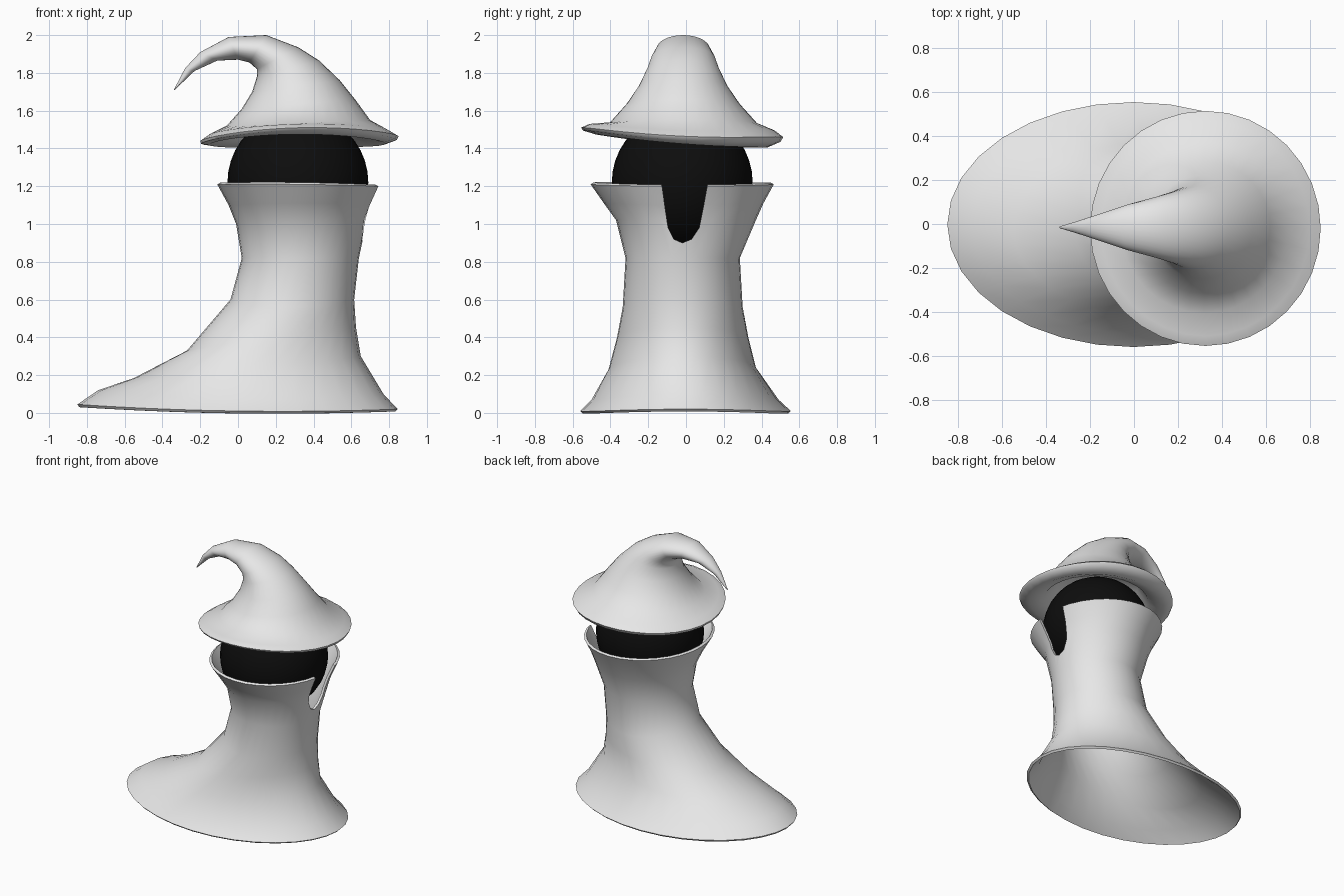
import bpy, bmesh
from math import cos, sin, pi, radians

cube = bpy.data.objects.get("Cube")
if cube:
    bpy.data.objects.remove(cube)


def material(name, rgb, rough):
    m = bpy.data.materials.new(name)
    m.use_nodes = True
    m.diffuse_color = (*rgb, 1)
    bsdf = m.node_tree.nodes["Principled BSDF"]
    bsdf.inputs["Base Color"].default_value = (*rgb, 1)
    bsdf.inputs["Roughness"].default_value = rough
    return m


CLOTH = material("pale grey cloth", (0.8, 0.8, 0.8), 0.8)
SHADOW = material("black", (0.004, 0.004, 0.004), 0.8)


def finish(bm, name, mat):
    bmesh.ops.recalc_face_normals(bm, faces=bm.faces)
    mesh = bpy.data.meshes.new(name)
    bm.to_mesh(mesh)
    bm.free()
    mesh.materials.append(mat)
    obj = bpy.data.objects.new(name, mesh)
    bpy.context.collection.objects.link(obj)
    return obj


def select(obj):
    bpy.ops.object.select_all(action='DESELECT')
    obj.select_set(True)
    bpy.context.view_layer.objects.active = obj


def loft(name, rings, caps, segments=32):
    """Each ring: left (x, z), right (x, z), front (y, z), back (y, z)."""
    bm = bmesh.new()
    loops = []
    for (lx, lz), (rx, rz), (fy, fz), (by, bz) in rings:
        loop = []
        for i in range(segments):
            c, s = cos(2 * pi * i / segments), sin(2 * pi * i / segments)
            x = (lx + rx) / 2 + c * (rx - lx) / 2
            y = (fy + by) / 2 + s * (by - fy) / 2
            z = (c * c * (lz + rz) + c * (rz - lz)
                 + s * s * (fz + bz) + s * (bz - fz)) / 2
            loop.append(bm.verts.new((x, y, z)))
        loops.append(loop)
    for a, b in zip(loops, loops[1:]):
        for i in range(segments):
            j = (i + 1) % segments
            bm.faces.new((a[i], a[j], b[j], b[i]))
    if caps:
        bm.faces.new(loops[0])
        bm.faces.new(loops[-1])
    return finish(bm, name, CLOTH)


# Robe: a hollow flared tube with a trailing hem
robe = loft("robe", [
    ((-.85, .045), (.845, .02), (-.56, .01), (.555, .01)),
    ((-.74, .12), (.77, .1), (-.5, .07), (.49, .07)),
    ((-.55, .185), (.65, .3), (-.41, .23), (.37, .24)),
    ((-.27, .33), (.625, .45), (-.365, .4), (.33, .4)),
    ((-.04, .6), (.615, .6), (-.335, .56), (.3, .56)),
    ((.02, .82), (.64, .82), (-.32, .82), (.285, .82)),
    ((-.01, 1.0), (.685, 1.03), (-.37, 1.02), (.37, 1.02)),
    ((-.05, 1.1), (.71, 1.1), (-.435, 1.11), (.41, 1.11)),
    ((-.11, 1.21), (.755, 1.2), (-.505, 1.21), (.465, 1.21)),
], caps=False)
shell = robe.modifiers.new("shell", 'SOLIDIFY')
shell.thickness = 0.018
shell.offset = -1

# Collar notch: a U-shaped prism cut through one side of the collar
bm = bmesh.new()
outline = [(-.15, 1.3), (-.125, 1.19), (-.11, 1.08), (-.095, .98), (-.065, .92), (-.02, .9),
           (.03, .92), (.07, .98), (.09, 1.08), (.11, 1.19), (.13, 1.3)]
face = bm.faces.new([bm.verts.new((.42, y, z)) for y, z in outline])
side = bmesh.ops.extrude_face_region(bm, geom=[face])
bmesh.ops.translate(bm, vec=(.6, 0, 0),
                    verts=[v for v in side["geom"] if isinstance(v, bmesh.types.BMVert)])
cutter = finish(bm, "notch_cutter", CLOTH)
cutter.hide_render = True
notch = robe.modifiers.new("notch", 'BOOLEAN')
notch.operation = 'DIFFERENCE'
notch.solver = 'EXACT'
notch.object = cutter
select(robe)
for mod in ("shell", "notch"):
    bpy.ops.object.modifier_apply(modifier=mod)
bpy.data.objects.remove(cutter)
bpy.ops.object.shade_smooth_by_angle(angle=radians(45))


# Hat: hollow underside, curled brim, then a crown bending into a hooked tip
def crown(left, right, half):
    z = (left[1] + right[1]) / 2
    return left, right, (-half - .015, z), (half - .015, z)


hat = loft("hat", [
    crown((.14, 1.63), (.5, 1.63), .18),
    crown((.04, 1.56), (.6, 1.56), .28),
    ((-.03, 1.46), (.68, 1.46), (-.38, 1.48), (.34, 1.44)),
    ((-.15, 1.42), (.78, 1.425), (-.48, 1.475), (.43, 1.405)),
    ((-.195, 1.425), (.84, 1.445), (-.545, 1.495), (.5, 1.435)),
    ((-.2, 1.44), (.85, 1.465), (-.555, 1.51), (.515, 1.46)),
    ((-.15, 1.475), (.8, 1.495), (-.51, 1.53), (.47, 1.495)),
    crown((-.06, 1.52), (.7, 1.55), .39),
    crown((.02, 1.61), (.62, 1.66), .3),
    crown((.075, 1.7), (.54, 1.76), .235),
    crown((.1, 1.78), (.43, 1.865), .19),
    crown((.1, 1.82), (.32, 1.935), .17),
    crown((.06, 1.855), (.15, 2.0), .14),
    crown((0, 1.87), (-.05, 1.99), .105),
    crown((-.11, 1.865), (-.2, 1.91), .06),
    crown((-.23, 1.81), (-.28, 1.825), .028),
    crown((-.335, 1.71), (-.34, 1.71), .004),
], caps=True)
select(hat)
bpy.ops.object.shade_smooth_by_angle(angle=radians(60))

# Head: a dark sphere between collar and hat
bm = bmesh.new()
bmesh.ops.create_uvsphere(bm, u_segments=32, v_segments=20, radius=.373)
bmesh.ops.translate(bm, verts=bm.verts, vec=(.317, -.02, 1.22))
head = finish(bm, "head", SHADOW)
select(head)
bpy.ops.object.shade_smooth()
